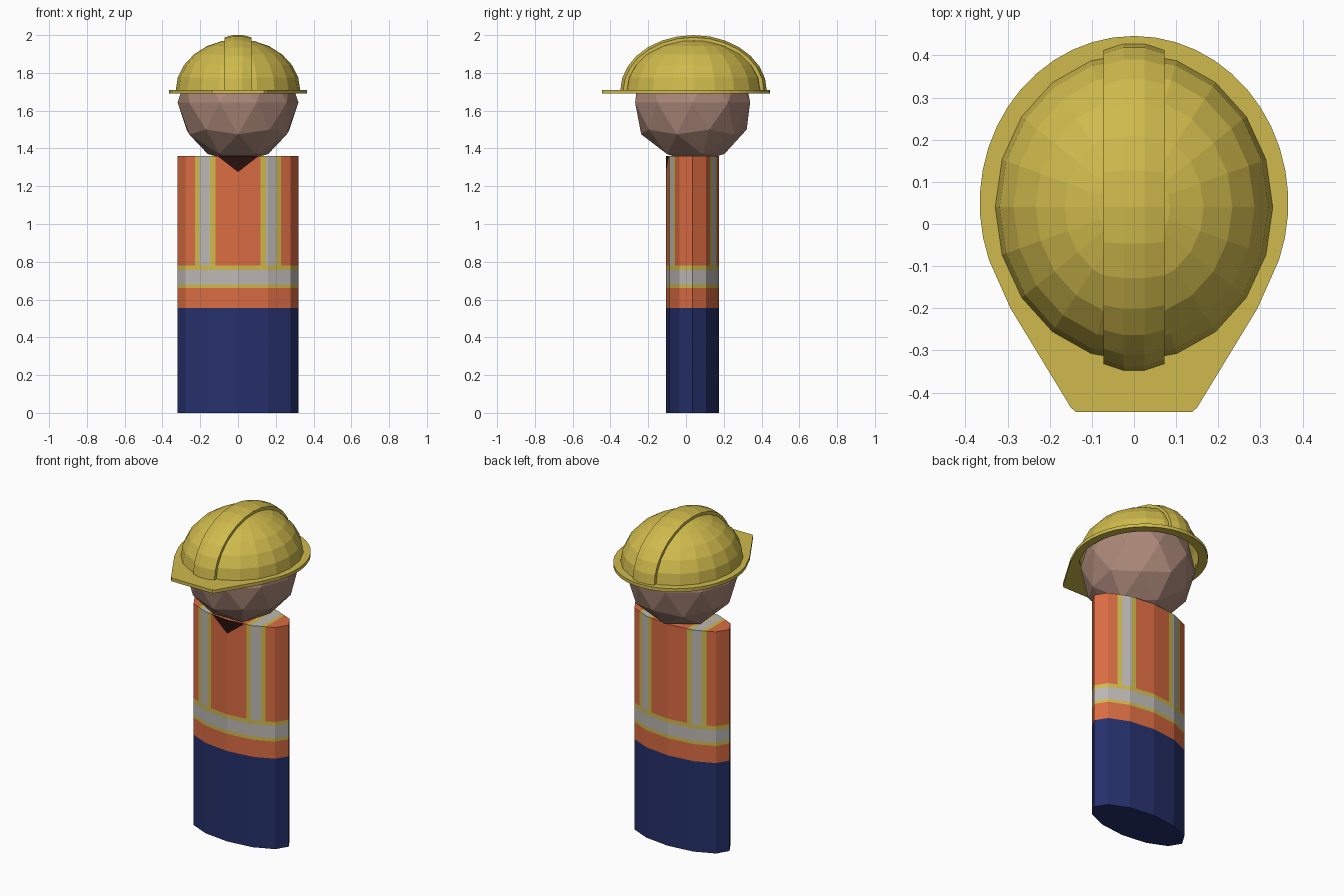
import bpy, bmesh, math
from mathutils import Vector, Matrix

if "Cube" in bpy.data.objects:
    bpy.data.objects.remove(bpy.data.objects["Cube"])

CY = 0.035  # depth centre of body and head


def mat(name, r, g, b):
    m = bpy.data.materials.new(name)
    lin = lambda c: ((c / 255 + 0.055) / 1.055) ** 2.4
    m.diffuse_color = (lin(r), lin(g), lin(b), 1)
    m.use_nodes = True
    m.node_tree.nodes["Principled BSDF"].inputs["Base Color"].default_value = m.diffuse_color
    return m


NAVY = mat("navy_trousers", 37, 48, 106)
ORANGE = mat("safety_orange", 218, 108, 66)
YELLOW = mat("safety_yellow", 207, 186, 76)
SILVER = mat("reflective_grey", 188, 184, 180)
SKIN = mat("skin_brown", 172, 137, 122)
DARK = mat("dark_collar", 40, 16, 13)


def finish(name, bm, *mats):
    bmesh.ops.recalc_face_normals(bm, faces=bm.faces)
    me = bpy.data.meshes.new(name)
    bm.to_mesh(me)
    bm.free()
    for m in mats:
        me.materials.append(m)
    ob = bpy.data.objects.new(name, me)
    bpy.context.collection.objects.link(ob)
    return ob


def solidify(ob, thickness, offset):
    md = ob.modifiers.new("thickness", 'SOLIDIFY')
    md.thickness, md.offset = thickness, offset


def cut(bm, co, no, faces=None):
    faces = faces or bm.faces[:]
    geom = list({e for f in faces for e in (*f.verts, *f.edges)}) + faces
    bmesh.ops.bisect_plane(bm, geom=geom, plane_co=co, plane_no=no, dist=1e-5)


# Body: twelve-sided elliptical column, cut along its painted bands
bm = bmesh.new()
bmesh.ops.create_cone(bm, cap_ends=True, segments=12, radius1=1, radius2=1, depth=1.36,
                      matrix=Matrix.Translation((0, CY, 0.68)) @ Matrix.Diagonal((0.32, 0.14, 1, 1)))
for z in (0.555, 0.66, 0.68, 0.756, 0.78):
    cut(bm, (0, 0, z), (0, 0, 1))
for x in (0.12, 0.147, 0.203, 0.227):
    for s in (-1, 1):
        upper = [f for f in bm.faces if f.calc_center_median().z > 0.78]
        cut(bm, (s * x, 0, 0), (1, 0, 0), upper)
# neckline cuts on the front
for s in (-1, 1):
    front = [f for f in bm.faces if f.normal.y < -0.3 and f.calc_center_median().z > 0.79
             and abs(f.calc_center_median().x) < 0.12]
    cut(bm, (0, 0, 1.275), (-s * 0.085, 0, 0.11), front)


def body_colour(f):
    c = f.calc_center_median()
    ax = abs(c.x)
    if c.z < 0.555:
        return 0
    if c.z < 0.78:
        return 3 if 0.68 < c.z < 0.756 else 2 if c.z > 0.66 else 1
    if f.normal.y < -0.3 and c.z > 1.275 + ax * 0.085 / 0.11:
        return 4
    if 0.12 < ax < 0.227:
        return 3 if 0.147 < ax < 0.203 else 2
    return 1


bm.normal_update()
for f in bm.faces:
    f.material_index = body_colour(f)
finish("body", bm, NAVY, ORANGE, YELLOW, SILVER, DARK)

# Head: low-poly ball resting in the collar
bm = bmesh.new()
bmesh.ops.create_icosphere(bm, subdivisions=2, radius=0.32,
                           matrix=Matrix.Translation((0, CY, 1.643)) @ Matrix.Rotation(-math.pi / 2, 4, 'Z'))
finish("head", bm, SKIN)

# Helmet shell: open half ellipsoid
bm = bmesh.new()
bmesh.ops.create_uvsphere(bm, u_segments=20, v_segments=12, radius=1)
bmesh.ops.bisect_plane(bm, geom=bm.verts[:] + bm.edges[:] + bm.faces[:], dist=1e-4,
                       plane_co=(0, 0, 0), plane_no=(0, 0, 1), clear_inner=True)
bmesh.ops.transform(bm, verts=bm.verts,
                    matrix=Matrix.Translation((0, 0.04, 1.705)) @ Matrix.Diagonal((0.33, 0.366, 0.273, 1)))
solidify(finish("helmet_shell", bm, YELLOW), 0.01, -1)

# Helmet brim: round at the back, tapering to a blunt peak in front
arc = [(0.366 * math.cos(a), 0.05 + 0.396 * math.sin(a))
       for a in (math.radians(-20 + 220 * i / 28) for i in range(29))]
peak = [(-0.293, -0.2), (-0.15, -0.435), (-0.138, -0.446)]
outer = arc + peak + [(-x, y) for x, y in reversed(peak)]
bm = bmesh.new()
rows = []
for x, y in outer:
    d = Vector((x / 0.318, (y - 0.04) / 0.353)).normalized()
    rows.append((bm.verts.new((x, y, 1.69)), bm.verts.new((d.x * 0.318, 0.04 + d.y * 0.353, 1.69))))
for a, b in zip(rows, rows[1:] + rows[:1]):
    bm.faces.new((a[0], b[0], b[1], a[1]))
bmesh.ops.recalc_face_normals(bm, faces=bm.faces)
if bm.faces[0].normal.z < 0:
    bmesh.ops.reverse_faces(bm, faces=bm.faces)
brim = finish("helmet_brim", bm, YELLOW)
solidify(brim, 0.02, 1 if brim.data.polygons[0].normal.z > 0 else -1)

# Helmet ridge: raised band running front to back over the shell
section = [(-0.072, 0.9), (-0.072, 0.96), (-0.025, 1), (0.025, 1), (0.072, 0.96), (0.072, 0.9)]
bm = bmesh.new()
rows = []
for i in range(15):
    t = math.pi * i / 14
    rows.append([bm.verts.new((x, 0.04 + 0.388 * s * math.cos(t), 1.705 + 0.295 * s * math.sin(t)))
                 for x, s in section])
for a, b in zip(rows, rows[1:]):
    for j in range(len(section)):
        k = (j + 1) % len(section)
        bm.faces.new((a[j], a[k], b[k], b[j]))
bm.faces.new(rows[0])
bm.faces.new(rows[-1])
finish("helmet_ridge", bm, YELLOW)
